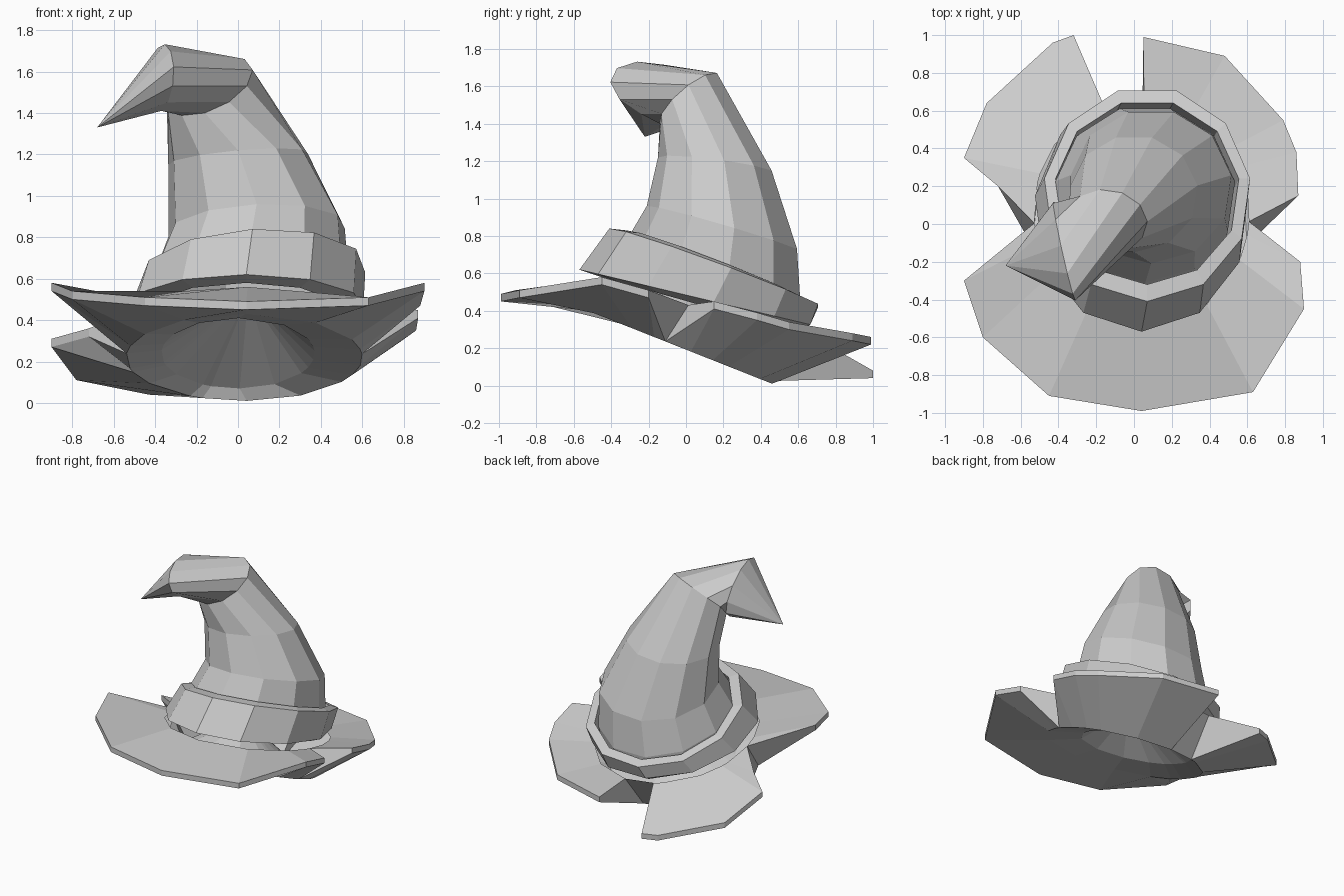
import bpy, math
from mathutils import Vector as V

if "Cube" in bpy.data.objects:
    bpy.data.objects.remove(bpy.data.objects["Cube"])

N = 11  # sides of the crown and band


def make(name, verts, faces):
    me = bpy.data.meshes.new(name)
    me.from_pydata([tuple(v) for v in verts], [], faces)
    me.validate()
    me.update()
    ob = bpy.data.objects.new(name, me)
    bpy.context.collection.objects.link(ob)
    return ob


def ring(c, u, v, n=N):
    # tilted ellipse: centre plus two half-axes, one vertex facing front
    angles = [-math.pi / 2 + 2 * math.pi * i / n for i in range(n)]
    return [V(c) + V(u) * math.cos(a) + V(v) * math.sin(a) for a in angles]


def bridge(a, b, n=N):
    # quads between ring number a and ring number b
    return [(a * n + i, a * n + (i + 1) % n, b * n + (i + 1) % n, b * n + i)
            for i in range(n)]


# Crown: tilted rings that lean back, fold over and end in a drooping tip
crown_rings = [
    ((0.04, 0.08, 0.43), (0.48, 0, 0), (0, 0.53, -0.15)),
    ((0.06, 0.16, 0.62), (0.48, 0, 0), (0, 0.47, -0.17)),
    ((0.09, 0.20, 0.84), (0.43, 0, 0.02), (0, 0.41, -0.12)),
    ((0.00, 0.16, 1.18), (0.34, 0, 0.03), (0, 0.31, -0.04)),
    ((-0.14, 0.02, 1.53), (0.21, -0.03, 0.06), (0.02, 0.16, 0.13)),
    ((-0.37, -0.14, 1.57), (0.06, -0.26, 0.03), (0, -0.05, 0.16)),
]
verts = [p for r in crown_rings for p in ring(*r)] + [V((-0.68, -0.22, 1.33))]
faces = [f for k in range(len(crown_rings) - 1) for f in bridge(k, k + 1)]
last, end = (len(crown_rings) - 1) * N, len(verts) - 1
faces += [(last + i, last + (i + 1) % N, end) for i in range(N)]
make("crown", verts, faces)

# Band: closed four-sided section swept round the crown
band_rings = [
    ((0.04, 0.06, 0.47), (0.57, 0, 0.0), (0, 0.63, -0.15)),
    ((0.07, 0.16, 0.63), (0.55, 0, 0.03), (0, 0.57, -0.21)),
    ((0.07, 0.17, 0.64), (0.49, 0, 0.03), (0, 0.49, -0.19)),
    ((0.04, 0.08, 0.43), (0.48, 0, 0.0), (0, 0.53, -0.15)),
]
make("hat_band", [p for r in band_rings for p in ring(*r)],
     [f for k in range(4) for f in bridge(k, (k + 1) % 4)])

# Brim: wedge-shaped flaps, outer edge counter-clockwise from front left;
# z None marks a notch that cuts in to the lip
rim = [
    (-0.90, -0.30, 0.54), (-0.80, -0.60, 0.50), (-0.45, -0.91, 0.47),
    (0.04, -0.99, 0.45), (0.63, -0.89, 0.47), (0.90, -0.45, 0.54),
    (0.88, -0.20, 0.47), (0.62, -0.07, None), (0.87, 0.15, 0.41),
    (0.86, 0.38, 0.35), (0.79, 0.55, 0.30), (0.48, 0.89, 0.24),
    (0.05, 0.99, 0.22), (-0.32, 1.00, 0.04), (-0.43, 0.96, 0.04),
    (-0.78, 0.64, 0.11), (-0.90, 0.35, 0.27), (-0.72, 0.20, 0.32),
    (-0.57, -0.08, None),
]
BACK_SPLIT = 12
verts, faces, n = [], [], len(rim)
for x, y, z in rim:
    a = math.atan2((y + 0.02) / 0.66, (x - 0.03) / 0.60)
    c, s = math.cos(a), math.sin(a)
    hole = V((0.37 * c, 0.02 + 0.42 * s, 0.24 - 0.17 * s))
    lip = V((0.03 + 0.57 * c, -0.07 + 0.53 * s, 0.22 - 0.21 * s))
    top = V((0.04 + 0.57 * c, 0.06 + 0.61 * s, 0.42 - 0.14 * s))
    if z is None:
        low, high = lip, top
    else:
        low, high = V((x, y, z)), V((x, y, z + 0.04))
    verts += [hole, lip, low, high, top]
apex = len(verts)
verts.append(V((0.05, 0.0, 0.52)))
for i in range(n):
    j = (i + 1) % n
    p, q = 5 * i, 5 * j
    # hollow underneath, then the lip round it
    faces += [(q, p, apex), (p + 1, p, q, q + 1)]
    if i == BACK_SPLIT:
        # end caps of the two flaps and the wall between them
        faces += [(p + 1, p + 2, p + 3, p + 4), (q + 4, q + 3, q + 2, q + 1),
                  (p + 1, q + 1, q + 4, p + 4)]
        continue
    faces += [(p + k, q + k, q + k + 1, p + k + 1) for k in (1, 2, 3)]
brim = make("brim", verts, faces)

# merge the doubled points at the notches
weld = brim.modifiers.new("weld", 'WELD')
weld.merge_threshold = 0.002
